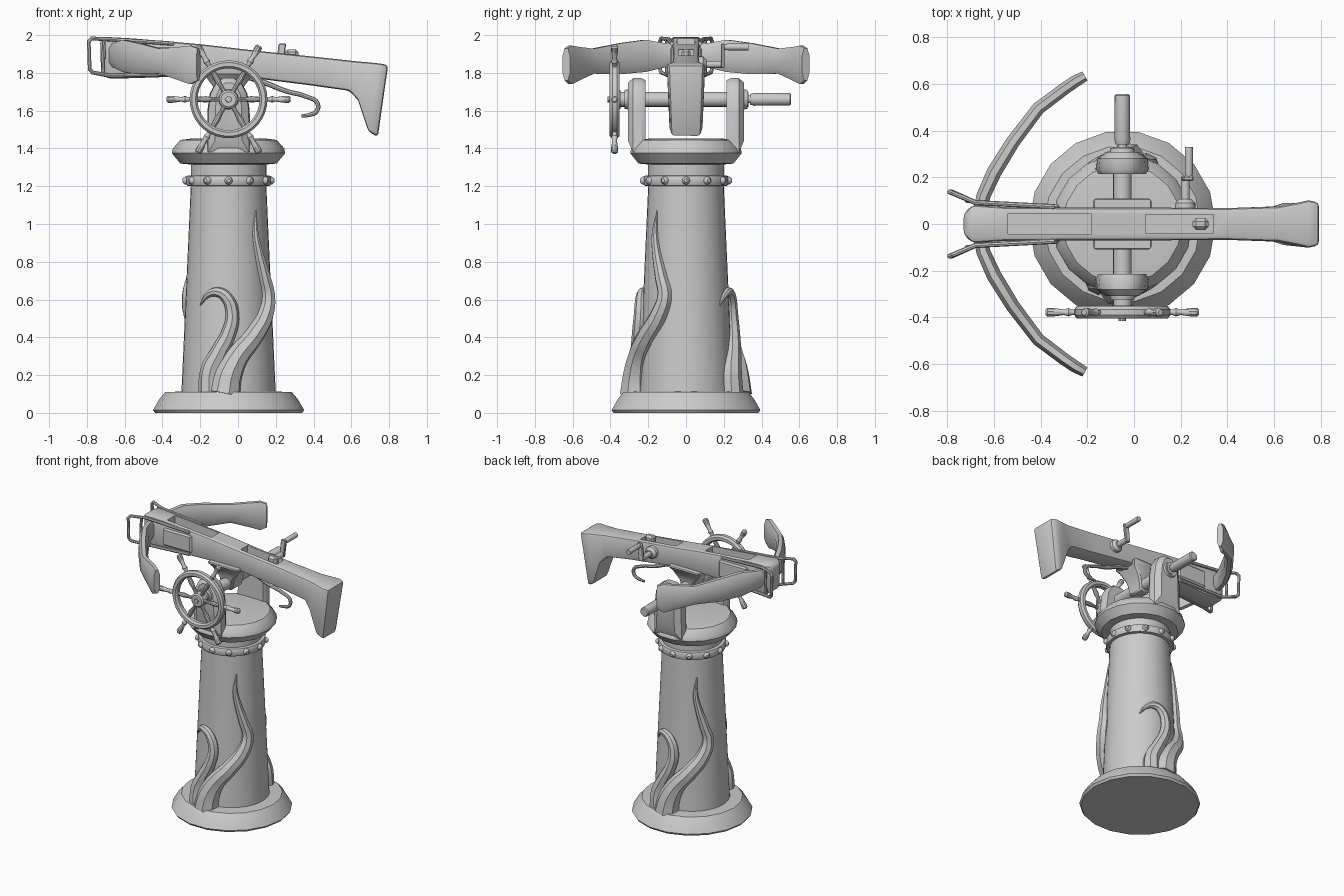
import bpy, bmesh, math
from mathutils import Vector

if "Cube" in bpy.data.objects:
    bpy.data.objects.remove(bpy.data.objects["Cube"])

CX = -0.05   # pedestal axis
AZ = 1.66    # axle height
grey = bpy.data.materials.new("plain_grey")
grey.diffuse_color = (0.6, 0.6, 0.6, 1)
grey.use_nodes = True
grey.node_tree.nodes["Principled BSDF"].inputs["Base Color"].default_value = grey.diffuse_color


def finish(name, bm):
    bmesh.ops.recalc_face_normals(bm, faces=bm.faces)
    me = bpy.data.meshes.new(name)
    bm.to_mesh(me)
    bm.free()
    me.materials.append(grey)
    ob = bpy.data.objects.new(name, me)
    bpy.context.collection.objects.link(ob)
    return ob


def loft(name, rings, close=False):
    """Skin a list of equally sized point rings."""
    bm = bmesh.new()
    vs = [[bm.verts.new(p) for p in r] for r in rings]
    n = len(vs[0])
    pairs = list(zip(vs, vs[1:])) + ([(vs[-1], vs[0])] if close else [])
    for a, b in pairs:
        for i in range(n):
            j = (i + 1) % n
            bm.faces.new((a[i], a[j], b[j], b[i]))
    if not close:
        bm.faces.new(vs[0])
        bm.faces.new(vs[-1])
    return finish(name, bm)


def lathe(name, profile, sides):
    """Turn a (radius, z) profile around the pedestal axis."""
    return loft(name, [[(CX + r * math.cos(math.tau * i / sides),
                         r * math.sin(math.tau * i / sides), z)
                        for i in range(sides)] for r, z in profile])


def rod(name, stations, sides=12):
    """Straight round bar through (point, radius) stations."""
    pts = [Vector(p) for p, r in stations]
    d = (pts[-1] - pts[0]).normalized()
    u = d.orthogonal().normalized()
    w = d.cross(u)
    return loft(name, [[p + r * (u * math.cos(math.tau * i / sides) + w * math.sin(math.tau * i / sides))
                        for i in range(sides)] for p, (_, r) in zip(pts, stations)])


def box(name, x, y, z):
    return loft(name, [[(a, y[0], z[0]), (a, y[1], z[0]), (a, y[1], z[1]), (a, y[0], z[1])] for a in x])


def tube(name, pts, radii, smooth=True):
    """Bent bar with a radius per point."""
    cu = bpy.data.curves.new(name, 'CURVE')
    cu.dimensions = '3D'
    cu.bevel_depth = 1
    cu.bevel_resolution = 2
    cu.resolution_u = 5
    cu.use_fill_caps = True
    sp = cu.splines.new('BEZIER' if smooth else 'POLY')
    ps = sp.bezier_points if smooth else sp.points
    ps.add(len(pts) - 1)
    for p, co, r in zip(ps, pts, radii):
        p.co = co if smooth else (*co, 1)
        p.radius = r
        if smooth:
            p.handle_left_type = p.handle_right_type = 'AUTO'
    cu.materials.append(grey)
    ob = bpy.data.objects.new(name, cu)
    bpy.context.collection.objects.link(ob)
    return ob


def bevel(ob, width, segments=1):
    m = ob.modifiers.new("bevel", 'BEVEL')
    m.width, m.segments, m.limit_method, m.angle_limit = width, segments, 'ANGLE', 0.6
    return ob


# Pedestal
lathe("base", [(0.39, 0), (0.4, 0.015), (0.365, 0.075), (0.335, 0.11), (0.2, 0.115)], 18)
lathe("column", [(0.25, 0.1), (0.2, 1.2), (0.2, 1.34)], 36)
lathe("collar", [(0.2, 1.2), (0.22, 1.203), (0.225, 1.215), (0.225, 1.245), (0.22, 1.255), (0.2, 1.258)], 36)
lathe("cap", [(0.2, 1.315), (0.255, 1.32), (0.3, 1.375), (0.295, 1.4), (0.255, 1.445), (0.2, 1.452)], 18)
for i in range(12):
    a = math.tau * i / 12
    d = Vector((math.cos(a), math.sin(a), 0))
    c = Vector((CX, 0, 1.23))
    rod("rivet", [(c + d * 0.215, 0.023), (c + d * 0.232, 0.02), (c + d * 0.243, 0.01)], 10)

# Tentacles: (sideways offset, height, radius) hugging the column, on two opposite sides
long_arm = [(-0.02, 0.1, 0.085), (0.0, 0.2, 0.075), (0.05, 0.3, 0.06), (0.13, 0.4, 0.052), (0.195, 0.52, 0.046),
            (0.208, 0.62, 0.04), (0.19, 0.72, 0.034), (0.16, 0.85, 0.024), (0.143, 0.95, 0.017), (0.145, 1.07, 0.003)]
short_arm = [(-0.1, 0.1, 0.06), (-0.095, 0.22, 0.056), (-0.05, 0.32, 0.046), (0.0, 0.42, 0.04), (0.02, 0.52, 0.036),
             (-0.01, 0.61, 0.031), (-0.06, 0.64, 0.026), (-0.11, 0.625, 0.018), (-0.15, 0.57, 0.004)]
for s in (1, -1):
    for name, arm in (("long_tentacle", long_arm), ("short_tentacle", short_arm)):
        pts = []
        for dx, z, r in arm:
            R = 0.255 - 0.046 * (z - 0.1) + r * 0.15
            pts.append((CX + s * dx, -s * math.sqrt(R * R - dx * dx), z))
        tube(name, pts, [a[2] for a in arm])

# Yoke arms and axle
for s in (1, -1):
    half = [(0.115, 1.38), (0.112, 1.6), (0.1, 1.69), (0.07, 1.745), (0.03, 1.772)]
    prof = half + [(-x, z) for x, z in reversed(half)]
    arm = loft("yoke_arm", [[(CX + x * k, s * y, AZ + (z - AZ) * k2) for x, z in prof]
                            for y, k, k2 in ((0.215, 0.9, 0.9), (0.235, 1, 1), (0.28, 0.95, 1), (0.308, 0.62, 0.78))])
    rod("axle_washer", [((CX, s * 0.3, AZ), 0.055), ((CX, s * 0.325, AZ), 0.05)], 16)
rod("axle", [((CX, -0.37, AZ), 0.04), ((CX, 0.33, AZ), 0.04)], 16)
rod("axle_neck", [((CX, 0.32, AZ), 0.02), ((CX, 0.35, AZ), 0.02)])
rod("axle_handle", [((CX, 0.34, AZ), 0.028), ((CX, 0.36, AZ), 0.034), ((CX, 0.55, AZ), 0.033), ((CX, 0.556, AZ), 0.027)], 16)
mount = loft("cradle_mount", [[(CX + sx * a, sy * b, z) for sx, sy in ((1, 1), (-1, 1), (-1, -1), (1, -1))]
                              for z, a, b in ((1.61, 0.04, 0.06), (1.7, 0.06, 0.07), (1.765, 0.11, 0.085), (1.8, 0.13, 0.115))])
bevel(mount, 0.01)

# Steering wheel
WY = -0.378
hub = Vector((CX, WY, AZ))
sec = [(0.206, -0.012), (0.206, 0.012), (0.195, 0.026), (0.175, 0.026), (0.164, 0.012),
       (0.164, -0.012), (0.175, -0.026), (0.195, -0.026)]
loft("wheel_rim", [[(CX + r * math.cos(a), WY + y, AZ + r * math.sin(a)) for r, y in sec]
                   for a in (math.tau * i / 36 for i in range(36))], close=True)
rod("wheel_hub", [(hub + Vector((0, 0.03, 0)), 0.05), (hub - Vector((0, 0.018, 0)), 0.05),
                  (hub - Vector((0, 0.026, 0)), 0.04)], 16)
rod("wheel_bolt", [(hub, 0.018), (hub - Vector((0, 0.037, 0)), 0.016)], 10)
for i in range(6):
    a = math.tau * i / 6
    d = Vector((math.cos(a), 0, math.sin(a)))
    rod("wheel_spoke", [(hub + d * t, r) for t, r in ((0.02, 0.015), (0.08, 0.011), (0.12, 0.017), (0.18, 0.012),
                        (0.215, 0.012), (0.23, 0.018), (0.25, 0.012), (0.3, 0.019), (0.32, 0.019), (0.328, 0.012))], 10)

# Crossbow body and stock: (top x, top z, bottom x, bottom z, half width)
stations = [(-0.73, 1.975, -0.725, 1.8, 0.045), (-0.69, 1.99, -0.69, 1.77, 0.082), (-0.55, 1.982, -0.55, 1.772, 0.072),
            (-0.2, 1.952, -0.2, 1.785, 0.07), (0.1, 1.917, 0.1, 1.77, 0.07), (0.4, 1.886, 0.4, 1.732, 0.068),
            (0.62, 1.862, 0.59, 1.705, 0.075), (0.7, 1.855, 0.635, 1.655, 0.09), (0.75, 1.85, 0.69, 1.49, 0.102),
            (0.795, 1.842, 0.74, 1.46, 0.092)]
body = loft("body_and_stock", [[(xt, -w, zt), (xt, w, zt), (xb, w * (0.85 if zb < 1.6 else 1), zb),
                                (xb, -w * (0.85 if zb < 1.6 else 1), zb)] for xt, zt, xb, zb, w in stations])
bevel(body, 0.018, 2)

# Recesses in the top of the body
for name, x, y, z in (("bolt_groove", (-0.54, -0.185), 0.044, 1.9), ("latch_slot", (0.05, 0.34), 0.04, 1.84)):
    cutter = box(name + "_cutter", x, (-y, y), (z, 2.2))
    cutter.hide_render = True
    cutter.hide_set(True)
    m = body.modifiers.new(name, 'BOOLEAN')
    m.operation, m.object, m.solver = 'DIFFERENCE', cutter, 'EXACT'
bevel(box("latch", (0.25, 0.32), (-0.025, 0.025), (1.82, 1.925)), 0.015)

# Bow limbs: (x, y, centre z, half height, half thickness)
limb = [(-0.67, 0.0, 1.895, 0.06, 0.03), (-0.645, 0.12, 1.893, 0.065, 0.03), (-0.6, 0.22, 1.89, 0.085, 0.032),
        (-0.52, 0.35, 1.875, 0.082, 0.03), (-0.41, 0.495, 1.862, 0.066, 0.028), (-0.3, 0.578, 1.848, 0.09, 0.027),
        (-0.25, 0.612, 1.842, 0.102, 0.026), (-0.21, 0.634, 1.845, 0.085, 0.022)]
for s in (1, -1):
    rings = []
    for i, (x, y, z, h, t) in enumerate(limb):
        a, b = limb[max(i - 1, 0)], limb[min(i + 1, len(limb) - 1)]
        n = Vector((b[1] - a[1], a[0] - b[0])).normalized()
        rings.append([(x + n.x * t * u, s * (y + n.y * t * u), z + h * v)
                      for u, v in ((1, 0.55), (0.45, 1), (-0.45, 1), (-1, 0.55),
                                   (-1, -0.55), (-0.45, -1), (0.45, -1), (1, -0.55))])
    loft("bow_limb", rings)
    # Stirrup loops and side plates at the nose
    loop = [(-0.34, 0.074, 1.955), (-0.68, 0.092, 1.978), (-0.775, 0.132, 1.982), (-0.79, 0.138, 1.965),
            (-0.785, 0.138, 1.82), (-0.77, 0.132, 1.802), (-0.68, 0.092, 1.785), (-0.34, 0.074, 1.795)]
    tube("stirrup_loop", [(x, s * y, z) for x, y, z in loop], [0.011] * 8, smooth=False)
    tube("stirrup_bar", [(-0.71, s * 0.1, 1.975), (-0.715, s * 0.1, 1.795)], [0.01] * 2, smooth=False)
    bevel(box("side_plate", (-0.55, -0.32), sorted((s * 0.06, s * 0.086)), (1.81, 1.935)), 0.01)

# Crank on the far side
rod("crank_boss", [((0.22, 0.06, 1.845), 0.045), ((0.22, 0.09, 1.845), 0.043), ((0.22, 0.108, 1.845), 0.025)], 14)
rod("crank_shaft", [((0.22, 0.09, 1.845), 0.019), ((0.22, 0.2, 1.845), 0.019)])
bevel(loft("crank_arm", [[(x - 0.02, y, z) for y in (0.185,)] + [(x + 0.02, 0.185, z), (x + 0.02, 0.205, z), (x - 0.02, 0.205, z)]
                         for x, z in ((0.22, 1.825), (0.235, 1.955))]), 0.005)
rod("crank_handle", [((0.235, 0.2, 1.937), 0.014), ((0.235, 0.22, 1.937), 0.018), ((0.235, 0.33, 1.937), 0.018)])

# Trigger lever
tube("trigger_lever", [(0.06, 0, 1.775), (0.15, 0, 1.745), (0.25, 0, 1.705), (0.36, 0, 1.675), (0.42, 0, 1.64),
                       (0.415, 0, 1.595), (0.38, 0, 1.578), (0.335, 0, 1.572)],
     [0.014, 0.014, 0.013, 0.012, 0.012, 0.012, 0.011, 0.008])

# Bake modifiers and curves, then shade
bpy.ops.object.select_all(action='DESELECT')
parts = [o for o in bpy.context.scene.objects if not o.hide_render]
for o in parts:
    o.select_set(True)
bpy.context.view_layer.objects.active = parts[0]
bpy.ops.object.convert(target='MESH')
bpy.ops.object.shade_smooth_by_angle(angle=math.radians(35))
